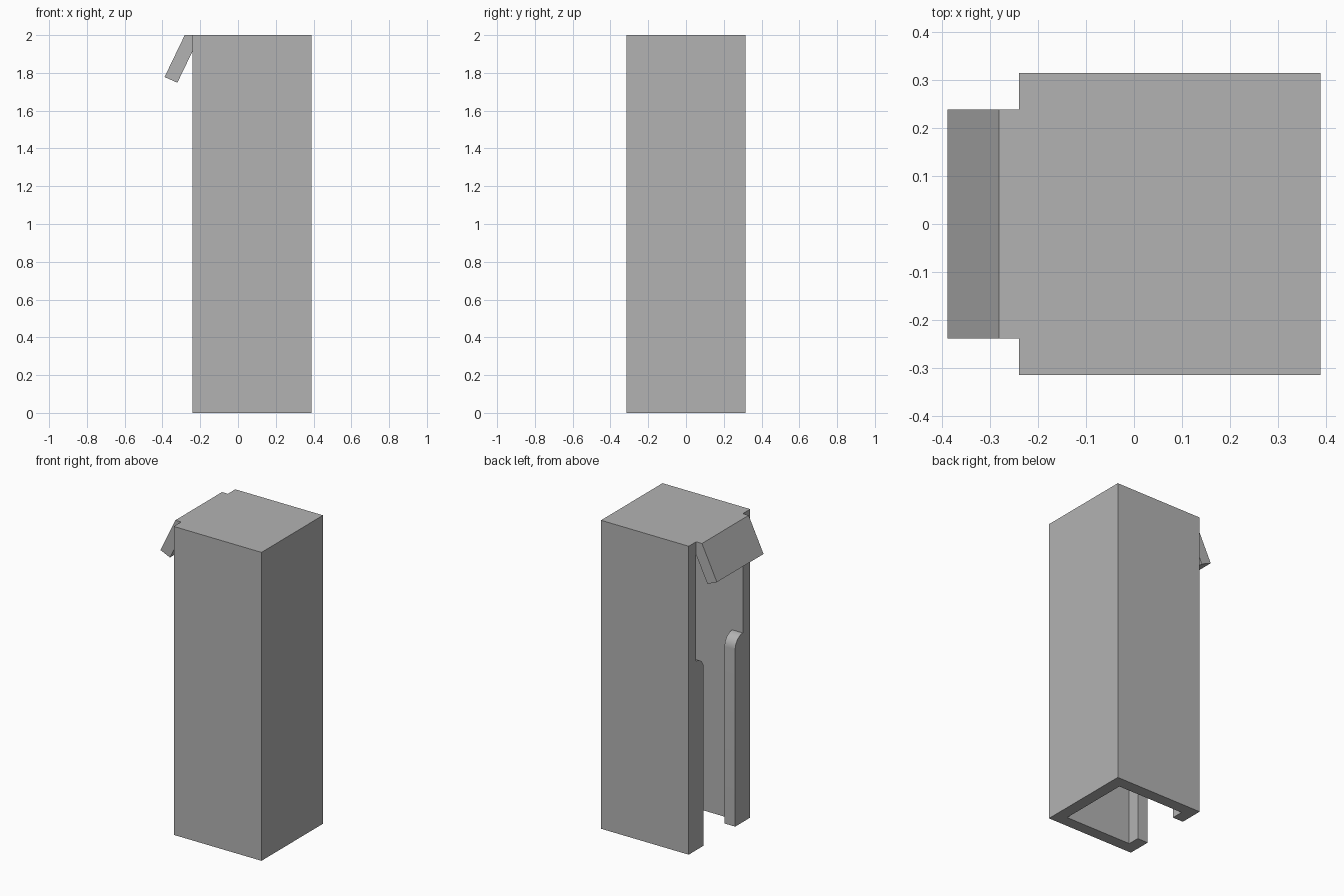
import bpy
import bmesh
from math import cos, sin, pi, radians
from mathutils import Vector

cube = bpy.data.objects.get("Cube")
if cube:
    bpy.data.objects.remove(cube, do_unlink=True)

# Main dimensions
BACK, FACE, HALF, TALL = 0.389, -0.24, 0.315, 2.0
WALL = 0.076
INNER = HALF - WALL          # half width of the cavity
ROOF = TALL - WALL           # underside of the closed top
SLOT = 0.161                 # half width of the narrow slot
LIP_TOP = 1.226

grey = bpy.data.materials.new("mid grey")
grey.use_nodes = True
COLOUR = (0.45, 0.45, 0.45, 1)
grey.diffuse_color = COLOUR
grey.node_tree.nodes["Principled BSDF"].inputs["Base Color"].default_value = COLOUR


def prism(name, profile, depth):
    """Extrude a closed loop of 3D points along a depth vector."""
    bm = bmesh.new()
    face = bm.faces.new([bm.verts.new(p) for p in profile])
    moved = bmesh.ops.extrude_face_region(bm, geom=[face])["geom"]
    bmesh.ops.translate(bm, vec=Vector(depth),
                        verts=[v for v in moved if isinstance(v, bmesh.types.BMVert)])
    bmesh.ops.recalc_face_normals(bm, faces=bm.faces)
    mesh = bpy.data.meshes.new(name)
    bm.to_mesh(mesh)
    bm.free()
    mesh.materials.append(grey)
    obj = bpy.data.objects.new(name, mesh)
    bpy.context.collection.objects.link(obj)
    return obj


def block(name, x0, x1, half, z0, z1):
    return prism(name, [(x0, -half, z0), (x1, -half, z0), (x1, half, z0), (x0, half, z0)],
                 (0, 0, z1 - z0))


def combine(target, tool, operation):
    tool.hide_render = True
    mod = target.modifiers.new(operation.lower(), "BOOLEAN")
    mod.operation, mod.object, mod.solver = operation, tool, "EXACT"
    bpy.context.view_layer.objects.active = target
    bpy.ops.object.modifier_apply(modifier=mod.name)
    bpy.data.objects.remove(tool, do_unlink=True)


# Tall casing, hollow and open underneath
casing = block("casing", FACE, BACK, HALF, 0, TALL)
combine(casing, block("cavity_cutter", FACE + WALL, BACK - WALL, INNER, -0.1, ROOF), "DIFFERENCE")

# Side opening: narrow slot between round-shouldered lips, full width above
radius = INNER - SLOT
half_outline = [(SLOT, -0.1)]
for i in range(9):
    a = i / 8 * pi / 2
    half_outline.append((INNER - radius * cos(a), LIP_TOP - radius + radius * sin(a)))
half_outline.append((INNER, ROOF))
outline = half_outline + [(-y, z) for y, z in reversed(half_outline)]
opening = prism("opening_cutter", [(FACE - 0.1, y, z) for y, z in outline],
                (WALL + 0.15, 0, 0))
combine(casing, opening, "DIFFERENCE")

# Slanted flap bent down from the top plate
flap_profile = [(-0.282, TALL), (-0.389, 1.778), (-0.321, 1.748),
                (-0.236, ROOF), (-0.2, ROOF), (-0.2, TALL)]
flap = prism("flap", [(x, -INNER, z) for x, z in flap_profile], (0, 2 * INNER, 0))
combine(casing, flap, "UNION")

# Smooth the lip shoulders, keep the corners crisp
bpy.ops.object.select_all(action="DESELECT")
casing.select_set(True)
bpy.context.view_layer.objects.active = casing
bpy.ops.object.shade_smooth_by_angle(angle=radians(25))
